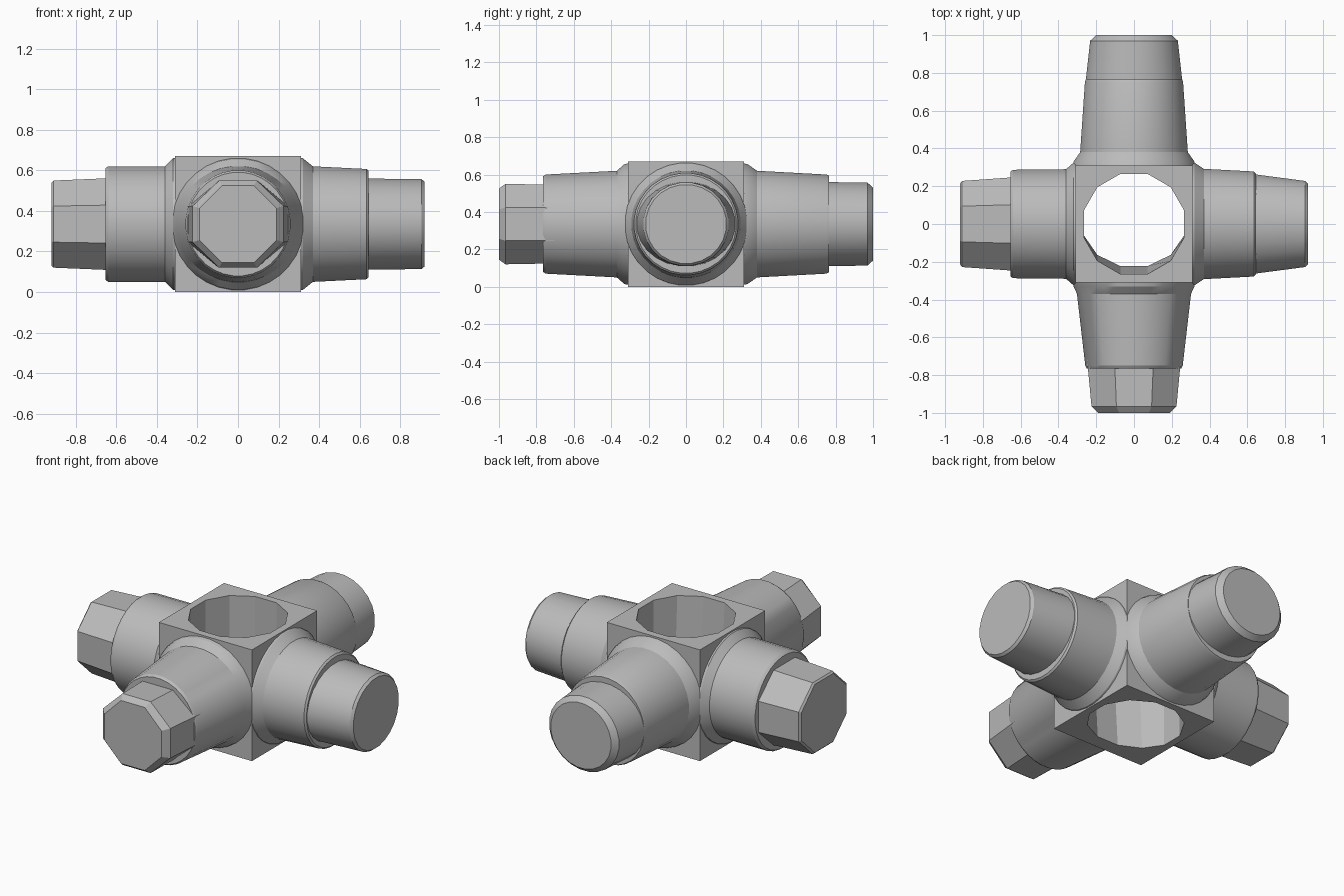
import bpy
import bmesh
from math import cos, sin, pi, radians
from mathutils import Matrix, Vector

cube = bpy.data.objects.get("Cube")
if cube:
    bpy.data.objects.remove(cube, do_unlink=True)

MID = 0.335    # height of the arm axes
HALF = 0.31    # half width of the hub

steel = bpy.data.materials.new("grey_steel")
steel.use_nodes = True
GREY = (0.5, 0.5, 0.5, 1)
steel.diffuse_color = GREY
steel.node_tree.nodes["Principled BSDF"].inputs["Base Color"].default_value = GREY


def finish(name, bm, angle):
    bmesh.ops.recalc_face_normals(bm, faces=bm.faces)
    mesh = bpy.data.meshes.new(name)
    bm.to_mesh(mesh)
    bm.free()
    mesh.materials.append(steel)
    obj = bpy.data.objects.new(name, mesh)
    bpy.context.collection.objects.link(obj)
    bpy.ops.object.select_all(action='DESELECT')
    obj.select_set(True)
    bpy.context.view_layer.objects.active = obj
    bpy.ops.object.shade_smooth_by_angle(angle=radians(angle))
    return obj


def bridge(bm, a, b):
    n = len(a)
    for i in range(n):
        j = (i + 1) % n
        bm.faces.new((a[i], a[j], b[j], b[i]))


def loft(name, turn, rings, sides=32, angle=25):
    """Closed solid along an arm; each ring is (distance, half width, half height)."""
    bm = bmesh.new()
    place = Matrix.Translation((0, 0, MID)) @ Matrix.Rotation(radians(turn), 4, 'Z')
    # low-sided tips have flats at the top and sides
    grow = 1 / cos(pi / sides)
    loops = []
    for dist, wide, high in rings:
        loop = []
        for i in range(sides):
            t = 2 * pi * (i + 0.5) / sides
            p = Vector((dist, wide * grow * cos(t), high * grow * sin(t)))
            loop.append(bm.verts.new(place @ p))
        loops.append(loop)
    for a, b in zip(loops, loops[1:]):
        bridge(bm, a, b)
    bm.faces.new(loops[0])
    bm.faces.new(loops[-1])
    return finish(name, bm, angle)


# Hub: square block with a twelve-sided bore, narrower at the lower front
bm = bmesh.new()
loops = {}
for key, z in (("low", 0), ("top", 2 * MID)):
    inner, outer = [], []
    for i in range(12):
        t = radians(15 + 30 * i)
        c, s = cos(t), sin(t)
        squash = 0.84 if key == "low" and s < 0 else 1
        inner.append(bm.verts.new((0.275 * c, 0.275 * s * squash, z)))
        k = HALF / max(abs(c), abs(s))
        outer.append(bm.verts.new((k * c, k * s, z)))
    loops[key] = (inner, outer)
    bridge(bm, inner, outer)
for k in (0, 1):
    bridge(bm, loops["low"][k], loops["top"][k])
finish("hub", bm, 20)

# Arms: flared root, shoulder and stepped tip, by heading
ARMS = {
    "left": (0, [(0.285, 0.33, 0.33), (0.32, 0.325, 0.325), (0.37, 0.292, 0.285),
                 (0.635, 0.278, 0.272), (0.645, 0.268, 0.262)],
             [(0.6, 0.268, 0.225), (0.905, 0.228, 0.222), (0.92, 0.215, 0.21)], 24),
    "right": (180, [(0.285, 0.33, 0.33), (0.32, 0.325, 0.325), (0.36, 0.29, 0.285),
                    (0.64, 0.287, 0.285), (0.655, 0.277, 0.275)],
              [(0.6, 0.25, 0.228), (0.91, 0.228, 0.215), (0.92, 0.215, 0.205)], 8),
    "back": (90, [(0.285, 0.33, 0.33), (0.33, 0.32, 0.32), (0.38, 0.285, 0.285),
                  (0.75, 0.26, 0.265), (0.765, 0.256, 0.258)],
             [(0.7, 0.262, 0.225), (0.97, 0.232, 0.222), (1.0, 0.2, 0.195)], 24),
    "front": (-90, [(0.285, 0.33, 0.33), (0.33, 0.32, 0.32), (0.37, 0.302, 0.285),
                    (0.75, 0.258, 0.265), (0.765, 0.25, 0.255)],
              [(0.7, 0.25, 0.21), (0.965, 0.225, 0.215), (1.0, 0.19, 0.19)], 8),
}
for side, (turn, shoulder, tip, tip_sides) in ARMS.items():
    loft(side + "_arm", turn, shoulder)
    loft(side + "_arm_tip", turn, tip, tip_sides)
